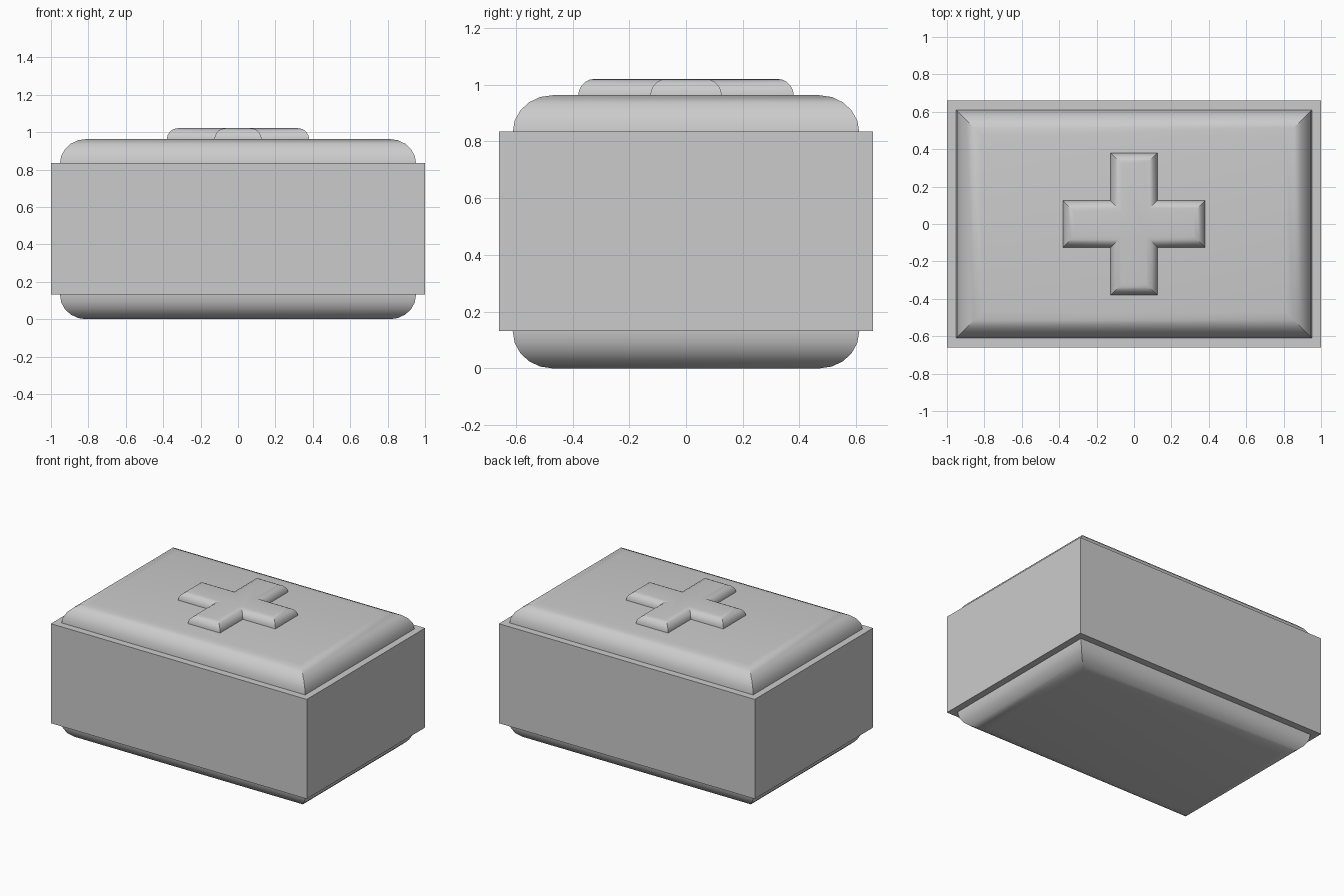
import bpy, bmesh
from math import sin, cos, pi

if "Cube" in bpy.data.objects:
    bpy.data.objects.remove(bpy.data.objects["Cube"])


def rect(hx, hy):
    return lambda d: [(hx - d, hy - d), (-hx + d, hy - d), (-hx + d, -hy + d), (hx - d, -hy + d)]


def cross(arm, half):
    def outline(d):
        a, w = arm - d, half - d
        pts = [(a, -w), (a, w), (w, w)]
        out = []
        for _ in range(4):
            out += pts
            pts = [(-y, x) for x, y in pts]
        return out
    return outline


def loft(name, outline, levels):
    """Stack inset copies of an outline; levels = (z, inset), bottom to top."""
    bm = bmesh.new()
    rings = [[bm.verts.new((x, y, z)) for x, y in outline(d)] for z, d in levels]
    n = len(rings[0])
    for lo, hi in zip(rings, rings[1:]):
        for i in range(n):
            j = (i + 1) % n
            bm.faces.new((lo[i], lo[j], hi[j], hi[i]))
    bm.faces.new(rings[0][::-1])
    bm.faces.new(rings[-1])
    bmesh.ops.recalc_face_normals(bm, faces=bm.faces)
    me = bpy.data.meshes.new(name)
    bm.to_mesh(me)
    bm.free()
    ob = bpy.data.objects.new(name, me)
    bpy.context.collection.objects.link(ob)
    bpy.ops.object.select_all(action='DESELECT')
    ob.select_set(True)
    bpy.context.view_layer.objects.active = ob
    bpy.ops.object.shade_smooth_by_angle(angle=pi / 6)
    return ob


def rounded(z, height, inset, steps):
    """Quarter-round rising from z, curving inwards."""
    angles = [pi / 2 * i / steps for i in range(steps + 1)]
    return [(z + height * sin(a), inset * (1 - cos(a))) for a in angles]


# Square middle band
loft("case_band", rect(1.0, 0.66), [(0.132, 0), (0.835, 0)])

# Inner case, rounded towards the lid and the base, mitred corners
TOP = 0.963
upper = rounded(0.833, 0.13, 0.14, 5)
lower = [(TOP - z, d) for z, d in reversed(upper)]
loft("case_core", rect(0.952, 0.611), lower + upper)

# Raised cross on the lid
loft("lid_cross", cross(0.38, 0.126), [(TOP - 0.01, 0)] + rounded(TOP, 0.058, 0.06, 5))
